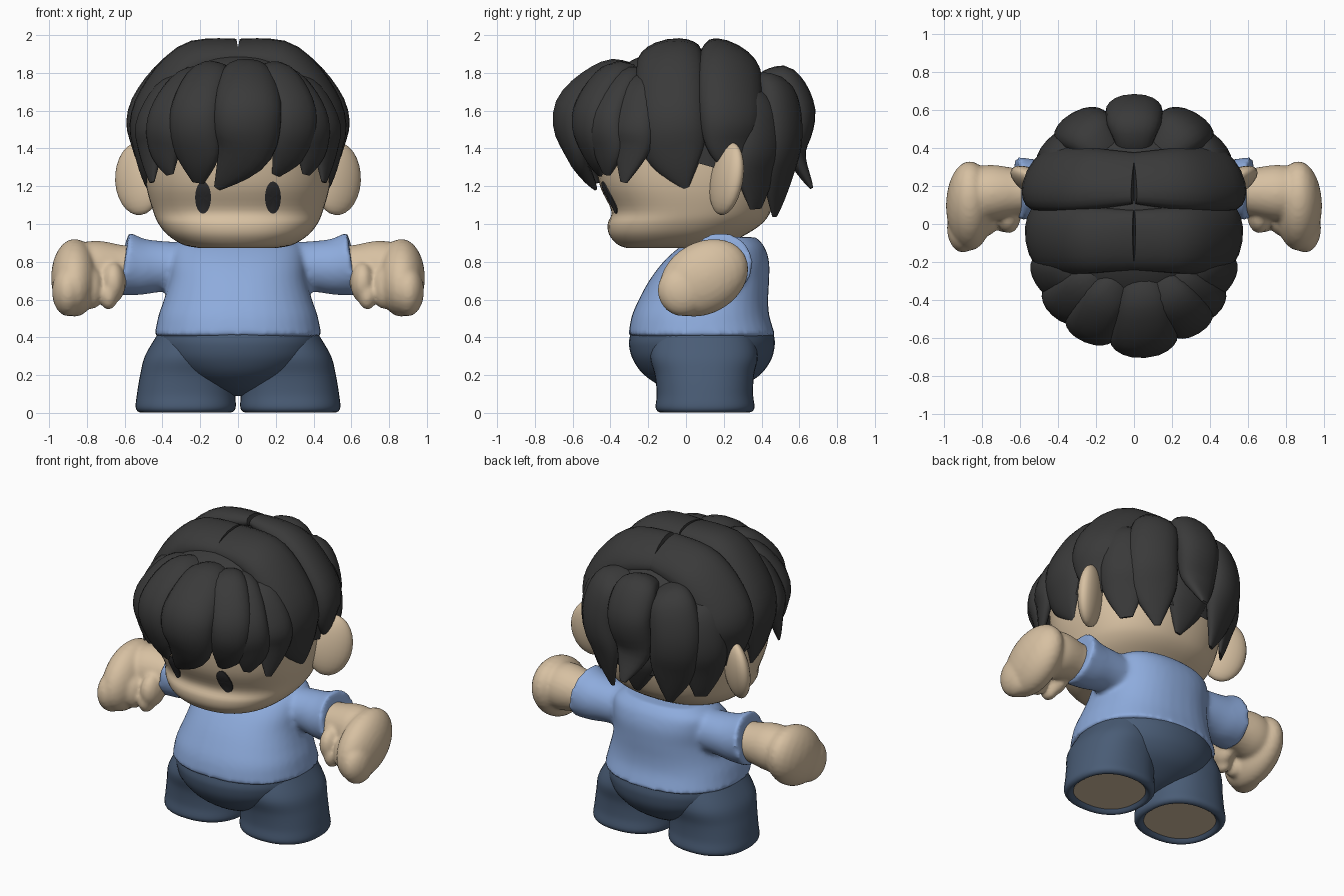
import bpy, bmesh, math
from mathutils import Vector, Matrix


def material(name, rgb):
    m = bpy.data.materials.new(name)
    m.diffuse_color = (*rgb, 1)
    return m


SKIN = material("skin", (0.68, 0.53, 0.36))
SHIRT = material("shirt blue", (0.27, 0.41, 0.72))
PANTS = material("trouser navy", (0.068, 0.108, 0.18))
HAIR = material("hair charcoal", (0.042, 0.042, 0.042))
EYE = material("eye black", (0.03, 0.03, 0.032))


def spline(rows, u):
    """Smooth interpolation through rows of numbers, u in 0..1."""
    n = len(rows) - 1
    i = min(int(u * n), n - 1)
    t = u * n - i
    a, b, c, d = (rows[max(0, min(n, k))] for k in (i - 1, i, i + 1, i + 2))
    return [0.5 * (2 * q + (r - p) * t + (2 * p - 5 * q + 4 * r - s) * t * t
                   + (3 * q - p - 3 * r + s) * t ** 3) for p, q, r, s in zip(a, b, c, d)]


def skin_rings(bm, rings):
    vs = [[bm.verts.new(p) for p in ring] for ring in rings]
    n = len(vs[0])
    for a, b in zip(vs, vs[1:]):
        for i in range(n):
            bm.faces.new((a[i], a[(i + 1) % n], b[(i + 1) % n], b[i]))
    bm.faces.new(vs[0][::-1])
    bm.faces.new(vs[-1])


def power(v, e):
    return math.copysign(abs(v) ** e, v)


def loft(bm, rows, steps=28, sides=40, n=2.3):
    """Rows: height, centre x, half width, front y, back y."""
    rings = []
    for k in range(steps + 1):
        z, cx, rx, y0, y1 = spline(rows, k / steps)
        ring = []
        for i in range(sides):
            a = math.tau * i / sides
            ring.append((cx + rx * power(math.cos(a), 2 / n),
                         (y0 + y1) / 2 + (y1 - y0) / 2 * power(math.sin(a), 2 / n), z))
        rings.append(ring)
    skin_rings(bm, rings)


def sweep(bm, pts, thick=None, steps=20, sides=20, sx=1):
    """Points: x, y, z, half width. With thick, a flat lock hugging the head."""
    centre = Vector((0, 0, 1.45))
    pts = [(p[0] * sx, *p[1:]) for p in pts]
    e = 0.8 if thick else 1
    rings = []
    for k in range(steps + 1):
        u = k / steps
        x, y, z, w = spline(pts, u)
        c = Vector((x, y, z))
        tan = (Vector(spline(pts, min(1, u + 0.02))[:3])
               - Vector(spline(pts, max(0, u - 0.02))[:3])).normalized()
        out = c - centre
        out = (out - tan * out.dot(tan)).normalized()
        side = tan.cross(out)
        t = w
        if thick:
            t = thick * min(1, 0.6 + 2 * u) * min(1, 0.12 + 2.4 * (1 - u))
        ring = []
        for i in range(sides):
            a = math.tau * i / sides
            across = w * power(math.cos(a), e)
            bend = across ** 2 if thick else 0
            ring.append(c + side * across + out * (t * power(math.sin(a), e) - bend))
        rings.append(ring)
    skin_rings(bm, rings)


def ball(bm, loc, radii, rot=None, seg=24):
    m = Matrix.Translation(loc) @ (rot or Matrix()) @ Matrix.Diagonal((*radii, 1))
    bmesh.ops.create_uvsphere(bm, u_segments=seg, v_segments=seg // 2 + 2, radius=1, matrix=m)


def finish(bm, name, mat, voxel=0, mirror=False, angle=50):
    bmesh.ops.recalc_face_normals(bm, faces=bm.faces[:])
    me = bpy.data.meshes.new(name)
    bm.to_mesh(me)
    bm.free()
    me.materials.append(mat)
    ob = bpy.data.objects.new(name, me)
    bpy.context.collection.objects.link(ob)
    for o in bpy.context.selected_objects:
        o.select_set(False)
    ob.select_set(True)
    bpy.context.view_layer.objects.active = ob
    bpy.ops.object.shade_smooth_by_angle(angle=math.radians(angle))
    if voxel:
        r = ob.modifiers.new("blend", 'REMESH')
        r.mode, r.voxel_size, r.use_smooth_shade = 'VOXEL', voxel, True
        s = ob.modifiers.new("soften", 'SMOOTH')
        s.factor, s.iterations = 0.5, 6
    if mirror:
        ob.modifiers.new("mirror", 'MIRROR')
    return ob


# Head
HEAD = [(0.872, 0, 0.2, -0.31, 0.15), (0.89, 0, 0.29, -0.36, 0.21), (0.94, 0, 0.37, -0.405, 0.31),
        (1.0, 0, 0.42, -0.415, 0.4), (1.07, 0, 0.45, -0.395, 0.45), (1.2, 0, 0.485, -0.455, 0.49),
        (1.35, 0, 0.495, -0.48, 0.5), (1.5, 0, 0.48, -0.48, 0.49), (1.7, 0, 0.4, -0.41, 0.41),
        (1.84, 0, 0.15, -0.15, 0.15)]
bm = bmesh.new()
loft(bm, HEAD, steps=40, sides=56)
finish(bm, "head", SKIN)

# Ears
bm = bmesh.new()
ball(bm, (0.525, 0.215, 1.24), (0.14, 0.062, 0.195),
     Matrix.Rotation(math.radians(30), 4, 'Z') @ Matrix.Rotation(math.radians(-7), 4, 'X')
     @ Matrix.Rotation(math.radians(8), 4, 'Y'))
finish(bm, "ears", SKIN, mirror=True)


# Eyes, thin plates following the face
def face_y(x, z):
    row = min((spline(HEAD, k / 300) for k in range(301)), key=lambda r: abs(r[0] - z))
    mid, ry = (row[3] + row[4]) / 2, (row[4] - row[3]) / 2
    return mid - ry * (1 - abs(x / row[2]) ** 2.3) ** (1 / 2.3)


bm = bmesh.new()
rings = []
for s, lift in ((1, -0.004), (1, 0.006), (0.7, 0.009), (0.35, 0.009), (0.05, 0.009)):
    ring = []
    for i in range(24):
        a = math.tau * i / 24
        x, z = 0.185 + 0.042 * s * math.cos(a), 1.14 + 0.085 * s * math.sin(a)
        ring.append((x, face_y(x, z) - lift, z))
    rings.append(ring)
skin_rings(bm, rings)
finish(bm, "eyes", EYE, mirror=True)

# Shirt with short sleeves
bm = bmesh.new()
loft(bm, [(0.405, 0, 0.445, -0.305, 0.475), (0.45, 0, 0.435, -0.30, 0.46), (0.52, 0, 0.42, -0.285, 0.44),
          (0.6, 0, 0.392, -0.25, 0.435), (0.7, 0, 0.365, -0.195, 0.44), (0.8, 0, 0.36, -0.12, 0.44),
          (0.88, 0, 0.34, -0.03, 0.415), (0.93, 0, 0.26, 0.06, 0.37)])
for sx in (1, -1):
    sweep(bm, [(0.2, 0.19, 0.77, 0.13), (0.4, 0.195, 0.775, 0.135),
               (0.52, 0.19, 0.775, 0.152), (0.61, 0.185, 0.79, 0.17)], sides=28, sx=sx)
finish(bm, "shirt", SHIRT, voxel=0.016)

# Arms with mitten hands
bm = bmesh.new()
sweep(bm, [(0.5, 0.175, 0.765, 0.115), (0.62, 0.17, 0.765, 0.125), (0.75, 0.165, 0.765, 0.147),
           (0.86, 0.15, 0.745, 0.14)], sides=24)
ball(bm, (0.865, 0.095, 0.715), (0.125, 0.25, 0.19), Matrix.Rotation(math.radians(30), 4, 'X'))
ball(bm, (0.9, -0.02, 0.645), (0.085, 0.13, 0.135), Matrix.Rotation(math.radians(25), 4, 'X'))
ball(bm, (0.66, 0.05, 0.69), (0.065, 0.1, 0.11))
ball(bm, (0.685, 0.02, 0.625), (0.05, 0.065, 0.08))
ball(bm, (0.77, 0.02, 0.66), (0.055, 0.08, 0.11))
finish(bm, "arms", SKIN, voxel=0.013, mirror=True)

# Trousers: hips and two open-ended legs
bm = bmesh.new()
loft(bm, [(0.09, 0, 0.05, 0.02, 0.18), (0.13, 0, 0.17, -0.11, 0.28), (0.2, 0, 0.31, -0.22, 0.39),
          (0.28, 0, 0.40, -0.28, 0.45), (0.36, 0, 0.43, -0.302, 0.47), (0.415, 0, 0.43, -0.295, 0.465)], n=2.1)
finish(bm, "trouser_hips", PANTS)
bm = bmesh.new()
loft(bm, [(0.04, 0.277, 0.2, -0.09, 0.29), (0.003, 0.277, 0.235, -0.13, 0.33),
          (0.025, 0.277, 0.264, -0.16, 0.362),
          (0.1, 0.275, 0.26, -0.155, 0.355), (0.2, 0.268, 0.25, -0.165, 0.36),
          (0.3, 0.25, 0.243, -0.19, 0.38), (0.41, 0.215, 0.215, -0.17, 0.36)], steps=30)
finish(bm, "trouser_legs", PANTS, mirror=True)

# Foot soles, set inside the trouser cuffs
bm = bmesh.new()
loft(bm, [(0.022, 0.277, 0.212, -0.105, 0.305), (0.05, 0.277, 0.212, -0.105, 0.305)], steps=1)
finish(bm, "foot_soles", SKIN, mirror=True)

# Hair cap under the locks, trimmed at a slanted hairline
bm = bmesh.new()
loft(bm, [(1.05, 0, 0.46, -0.43, 0.47), (1.2, 0, 0.5, -0.47, 0.515), (1.35, 0, 0.515, -0.51, 0.535),
          (1.5, 0, 0.515, -0.53, 0.535), (1.7, 0, 0.45, -0.47, 0.48), (1.86, 0, 0.28, -0.30, 0.32),
          (1.93, 0, 0.06, -0.08, 0.10)])
bmesh.ops.bisect_plane(bm, geom=bm.verts[:] + bm.edges[:] + bm.faces[:], plane_co=(0, 0, 1.34),
                       plane_no=(0, 0.28, 1), clear_inner=True)
finish(bm, "hair_cap", HAIR)


def lock(name, pts, thick=0.07, both=True):
    for sx, tag in ((1, "_right"), (-1, "_left"))[:2 if both else 1]:
        bm = bmesh.new()
        sweep(bm, pts, thick, sx=sx)
        finish(bm, name + (tag if both else ""), HAIR)


# Crown locks falling from the parting over the sides
lock("crown_front", [(0.0, -0.09, 1.93, 0.16), (0.28, -0.09, 1.87, 0.18), (0.475, -0.085, 1.62, 0.185),
                     (0.495, -0.06, 1.38, 0.165), (0.475, 0, 1.19, 0.02)], 0.075)
lock("crown_back", [(0.0, 0.25, 1.91, 0.15), (0.28, 0.25, 1.84, 0.18), (0.475, 0.25, 1.62, 0.18),
                    (0.49, 0.25, 1.43, 0.15), (0.465, 0.28, 1.28, 0.06)], 0.075)

# Fringe
lock("fringe_middle", [(0.03, -0.24, 1.78, 0.08), (0.05, -0.42, 1.785, 0.15), (0.055, -0.615, 1.62, 0.18),
                       (0.03, -0.59, 1.39, 0.155), (-0.11, -0.48, 1.19, 0.02)], 0.08, False)
lock("fringe_inner_left", [(-0.03, -0.24, 1.77, 0.07), (-0.15, -0.4, 1.78, 0.12), (-0.23, -0.55, 1.6, 0.14),
                           (-0.22, -0.53, 1.38, 0.13), (-0.21, -0.46, 1.22, 0.035)], 0.07, False)
lock("fringe_inner_right", [(0.1, -0.24, 1.77, 0.07), (0.2, -0.39, 1.78, 0.12), (0.3, -0.51, 1.6, 0.13),
                            (0.28, -0.5, 1.4, 0.11), (0.2, -0.46, 1.26, 0.025)], 0.07, False)
lock("fringe_outer", [(0.1, -0.22, 1.77, 0.07), (0.25, -0.34, 1.75, 0.12), (0.37, -0.43, 1.58, 0.125),
                      (0.39, -0.42, 1.4, 0.11), (0.36, -0.42, 1.26, 0.025)], 0.065)
lock("fringe_temple", [(0.18, -0.2, 1.77, 0.07), (0.35, -0.26, 1.71, 0.11), (0.455, -0.28, 1.55, 0.12),
                       (0.465, -0.29, 1.41, 0.11), (0.455, -0.33, 1.22, 0.02)], 0.06)

# Back locks
lock("back_middle", [(0, 0.4, 1.76, 0.09), (0, 0.53, 1.76, 0.14), (0, 0.615, 1.6, 0.15),
                     (-0.02, 0.585, 1.38, 0.12), (0, 0.665, 1.19, 0.02)], 0.07, False)
lock("back_inner", [(0.14, 0.38, 1.74, 0.09), (0.24, 0.49, 1.7, 0.14), (0.29, 0.525, 1.5, 0.155),
                    (0.26, 0.5, 1.27, 0.14), (0.21, 0.47, 1.04, 0.02)], 0.07)
lock("back_outer", [(0.28, 0.34, 1.7, 0.08), (0.38, 0.385, 1.62, 0.12), (0.415, 0.4, 1.45, 0.14),
                    (0.4, 0.38, 1.27, 0.13), (0.37, 0.37, 1.08, 0.04)], 0.06)
lock("back_nape", [(0, 0.45, 1.6, 0.1), (0, 0.5, 1.4, 0.15), (0.01, 0.5, 1.25, 0.14),
                   (0.04, 0.46, 1.05, 0.02)], 0.06, False)
